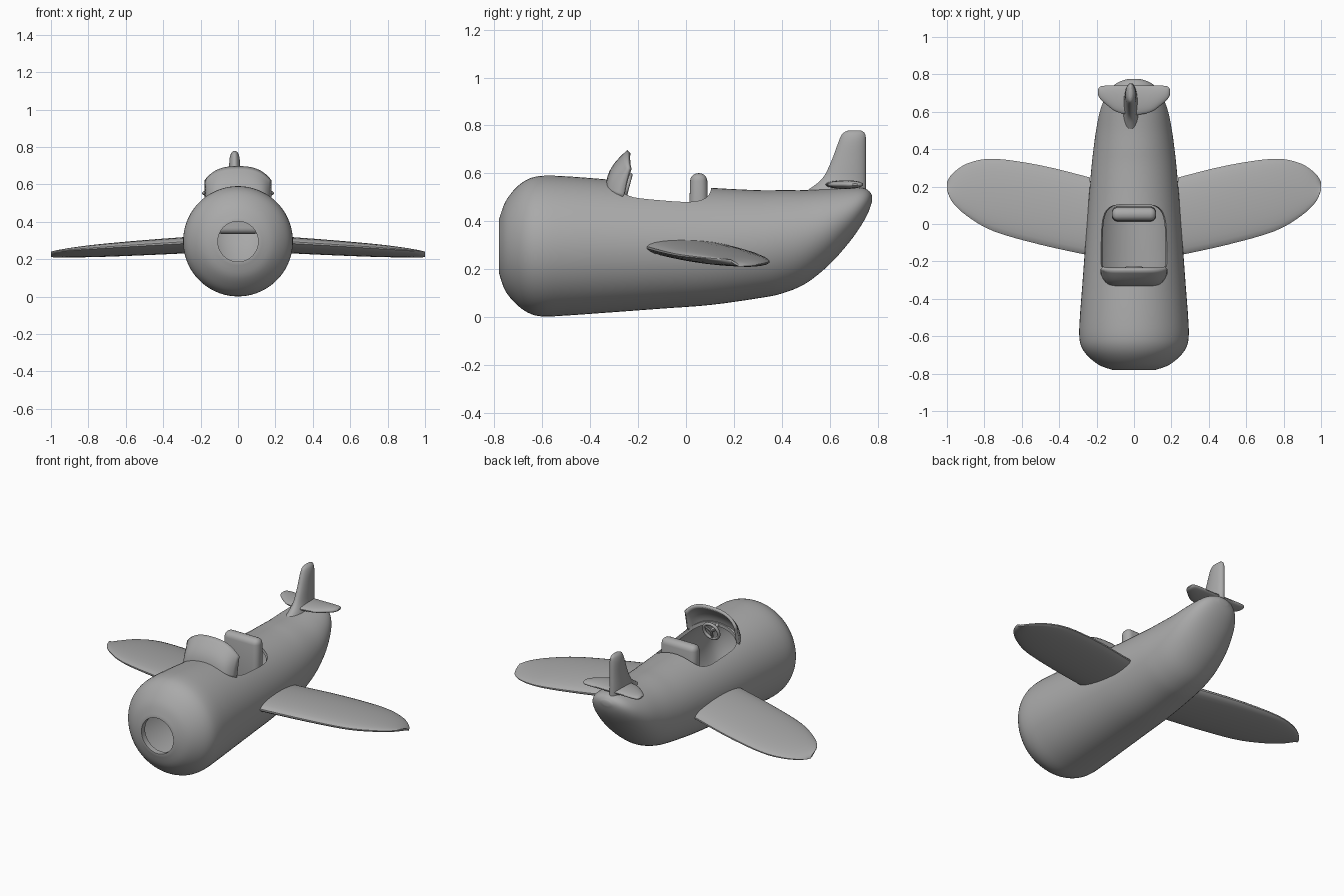
import bpy, bmesh, math
from mathutils import Vector, Matrix

cube = bpy.data.objects.get("Cube")
if cube:
    bpy.data.objects.remove(cube, do_unlink=True)

grey = bpy.data.materials.new("plain grey")
grey.use_nodes = True
COLOUR = (0.40, 0.40, 0.40, 1)
grey.diffuse_color = COLOUR
grey.node_tree.nodes["Principled BSDF"].inputs["Base Color"].default_value = COLOUR


def finish(name, bm, smooth=True):
    bmesh.ops.recalc_face_normals(bm, faces=bm.faces[:])
    mesh = bpy.data.meshes.new(name)
    bm.to_mesh(mesh)
    bm.free()
    mesh.materials.append(grey)
    obj = bpy.data.objects.new(name, mesh)
    bpy.context.collection.objects.link(obj)
    if smooth:
        shade(obj)
    return obj


def activate(obj):
    bpy.ops.object.select_all(action='DESELECT')
    obj.select_set(True)
    bpy.context.view_layer.objects.active = obj


def shade(obj):
    activate(obj)
    bpy.ops.object.shade_smooth_by_angle(angle=math.radians(40))


def refine(rows, steps=4):
    """Catmull-Rom interpolation through a list of section tuples."""
    out = []
    pts = [rows[0]] + list(rows) + [rows[-1]]
    for a, b, c, d in zip(pts, pts[1:], pts[2:], pts[3:]):
        for i in range(steps):
            t = i / steps
            out.append(tuple(0.5 * (2*q + (r - p)*t + (2*p - 5*q + 4*r - s)*t*t
                                    + (3*q - p - 3*r + s)*t**3)
                             for p, q, r, s in zip(a, b, c, d)))
    return out + [rows[-1]]


def loft(rings):
    """Skin equal-sized rings of points and cap both ends."""
    bm = bmesh.new()
    loops = [[bm.verts.new(p) for p in ring] for ring in rings]
    n = len(loops[0])
    for lo, hi in zip(loops, loops[1:]):
        for i in range(n):
            j = (i + 1) % n
            bm.faces.new((lo[i], lo[j], hi[j], hi[i]))
    bm.faces.new(loops[0])
    bm.faces.new(loops[-1])
    return bm


def circle(n, power=1.0):
    """Unit circle, or a rounded square for power below one."""
    for i in range(n):
        a = math.tau * (i + 0.5) / n
        c, s = math.cos(a), math.sin(a)
        yield (math.copysign(abs(c)**power, c), math.copysign(abs(s)**power, s))


def surface(name, sections, place):
    """Lens-shaped flying surface; sections are span, front, back, offset, half thickness."""
    rings = []
    for span, front, back, off, thick in refine(sections):
        mid, half = (front + back) / 2, (back - front) / 2
        rings.append([place(span, mid + half * c, off, thick * s, c) for c, s in circle(28)])
    return finish(name, loft(rings))


# Hollow fuselage: y, bottom, top, half width
hull = refine([
    (-0.78, 0.18, 0.41, 0.115), (-0.755, 0.11, 0.48, 0.185), (-0.71, 0.055, 0.54, 0.243),
    (-0.66, 0.018, 0.576, 0.28), (-0.6, 0.002, 0.59, 0.293), (-0.5, 0.006, 0.588, 0.29),
    (-0.33, 0.018, 0.575, 0.277), (-0.1, 0.035, 0.555, 0.26), (0.1, 0.05, 0.54, 0.245),
    (0.3, 0.078, 0.53, 0.228), (0.4, 0.098, 0.53, 0.217), (0.5, 0.14, 0.53, 0.203),
    (0.6, 0.22, 0.535, 0.183), (0.68, 0.31, 0.54, 0.153), (0.73, 0.38, 0.54, 0.12),
    (0.76, 0.434, 0.53, 0.08), (0.776, 0.48, 0.51, 0.03)])


def hull_ring(y, low, top, wide, inset=0.0):
    mid, half = (low + top) / 2, (top - low) / 2
    return [(c * (wide - inset), y, mid + s * (half - inset)) for c, s in circle(64)]


outer = [hull_ring(*row) for row in reversed(hull)]
lip = [hull_ring(y, 0.187, 0.403, 0.108) for y in (-0.78, -0.745)]
inner = [hull_ring(*row, inset=0.02) for row in hull if -0.735 < row[0] < 0.7]
fuselage = finish("fuselage", loft(outer + lip + inner), smooth=False)

# Cockpit opening cut through the top skin
rings = [[(c * wide, -0.1 + s * length, z) for c, s in circle(48, 0.5)]
         for z, wide, length in ((0.40, 0.145, 0.19), (0.5, 0.18, 0.205), (0.9, 0.18, 0.205))]
cutter = finish("cockpit_cutter", loft(rings), smooth=False)
cutter.hide_render = True
cut = fuselage.modifiers.new("cockpit", 'BOOLEAN')
cut.operation, cut.solver, cut.object = 'DIFFERENCE', 'EXACT', cutter
activate(fuselage)
bpy.ops.object.modifier_apply(modifier=cut.name)
bpy.data.objects.remove(cutter, do_unlink=True)
shade(fuselage)

# Wings and tailplane halves
WING = [(0.235, -0.17, 0.25, 0.278, 0.042), (0.5, -0.112, 0.315, 0.262, 0.038),
        (0.75, -0.04, 0.35, 0.246, 0.031), (0.89, 0.04, 0.325, 0.236, 0.022),
        (0.97, 0.115, 0.27, 0.229, 0.013), (1.0, 0.18, 0.225, 0.226, 0.005)]
TAIL = [(0.0, 0.58, 0.74, 0.553, 0.018), (0.09, 0.598, 0.74, 0.553, 0.018),
        (0.15, 0.64, 0.74, 0.553, 0.016), (0.18, 0.668, 0.735, 0.553, 0.012),
        (0.192, 0.69, 0.72, 0.553, 0.004)]
for side, label in ((1, "left"), (-1, "right")):
    surface("wing_" + label, WING,
            lambda span, y, off, t, c: (side * span, y, off + t - 0.014 * c))
    surface("tailplane_" + label, TAIL,
            lambda span, y, off, t, c: (side * span, y, off + t))

# Upright tail fin with a flared root
FIN = [(0.50, 0.46, 0.752, -0.015, 0.05), (0.535, 0.515, 0.752, -0.016, 0.042),
       (0.58, 0.57, 0.752, -0.018, 0.035), (0.65, 0.606, 0.752, -0.018, 0.031),
       (0.73, 0.636, 0.752, -0.018, 0.028), (0.765, 0.652, 0.748, -0.018, 0.02),
       (0.778, 0.675, 0.733, -0.018, 0.008)]
surface("tail_fin", FIN, lambda span, y, off, t, c: (off + t, y, span))

# Wraparound windscreen
bm = bmesh.new()
COLS, ROWS = 24, 8
grid = []
for r in range(ROWS + 1):
    v = r / ROWS
    row = []
    for k in range(COLS + 1):
        u = 2 * k / COLS - 1
        low = Vector((0, -0.335 + 0.07 * u**6, 0.555 - 0.055 * u**2))
        high = Vector((0, -0.245 + 0.005 * u**6, 0.698 - 0.075 * abs(u)**2.5))
        p = low.lerp(high, v)
        p.y -= 0.02 * math.sin(math.pi * v) * (1 - u**6)
        p.x = 0.178 * math.sin(u * math.pi / 2) ** 1 if abs(u) == 1 else 0.178 * u * (1.12 - 0.12 * u * u)
        row.append(bm.verts.new(p))
    grid.append(row)
for lo, hi in zip(grid, grid[1:]):
    for k in range(COLS):
        bm.faces.new((lo[k], lo[k + 1], hi[k + 1], hi[k]))
screen = finish("windscreen", bm)
solid = screen.modifiers.new("thickness", 'SOLIDIFY')
solid.thickness, solid.offset = 0.018, -1

# Seat back
bm = bmesh.new()
bmesh.ops.create_cube(bm, size=1)
for v in bm.verts:
    v.co = Vector((v.co.x * 0.236, v.co.y * (0.07 if v.co.z > 0 else 0.085) + 0.053,
                   0.468 + v.co.z * 0.265))
bmesh.ops.bevel(bm, geom=bm.edges[:], offset=0.032, segments=5, profile=0.5, affect='EDGES')
finish("seat", bm)

# Steering wheel: rim, spokes and column
TILT = Matrix.Translation((0, -0.245, 0.545)) @ Matrix.Rotation(math.radians(75), 4, 'X')
bm = bmesh.new()
RIM, SIDES = 36, 10
verts = []
for i in range(RIM):
    a = math.tau * i / RIM
    verts.append([bm.verts.new(TILT @ Vector(((0.05 + 0.009 * c) * math.cos(a),
                                              (0.05 + 0.009 * c) * math.sin(a), 0.009 * s)))
                  for c, s in circle(SIDES)])
for i in range(RIM):
    a, b = verts[i], verts[(i + 1) % RIM]
    for j in range(SIDES):
        k = (j + 1) % SIDES
        bm.faces.new((a[j], b[j], b[k], a[k]))
for i in range(3):
    spoke = Matrix.Rotation(math.tau * i / 3 - math.pi / 2, 4, 'Z') @ Matrix.Translation((0.026, 0, 0))
    bmesh.ops.create_cone(bm, cap_ends=True, segments=8, radius1=0.007, radius2=0.007, depth=0.052,
                          matrix=TILT @ spoke @ Matrix.Rotation(math.pi / 2, 4, 'Y'))
bmesh.ops.create_cone(bm, cap_ends=True, segments=12, radius1=0.01, radius2=0.01, depth=0.09,
                      matrix=TILT @ Matrix.Translation((0, 0, 0.04)))
finish("steering_wheel", bm)
